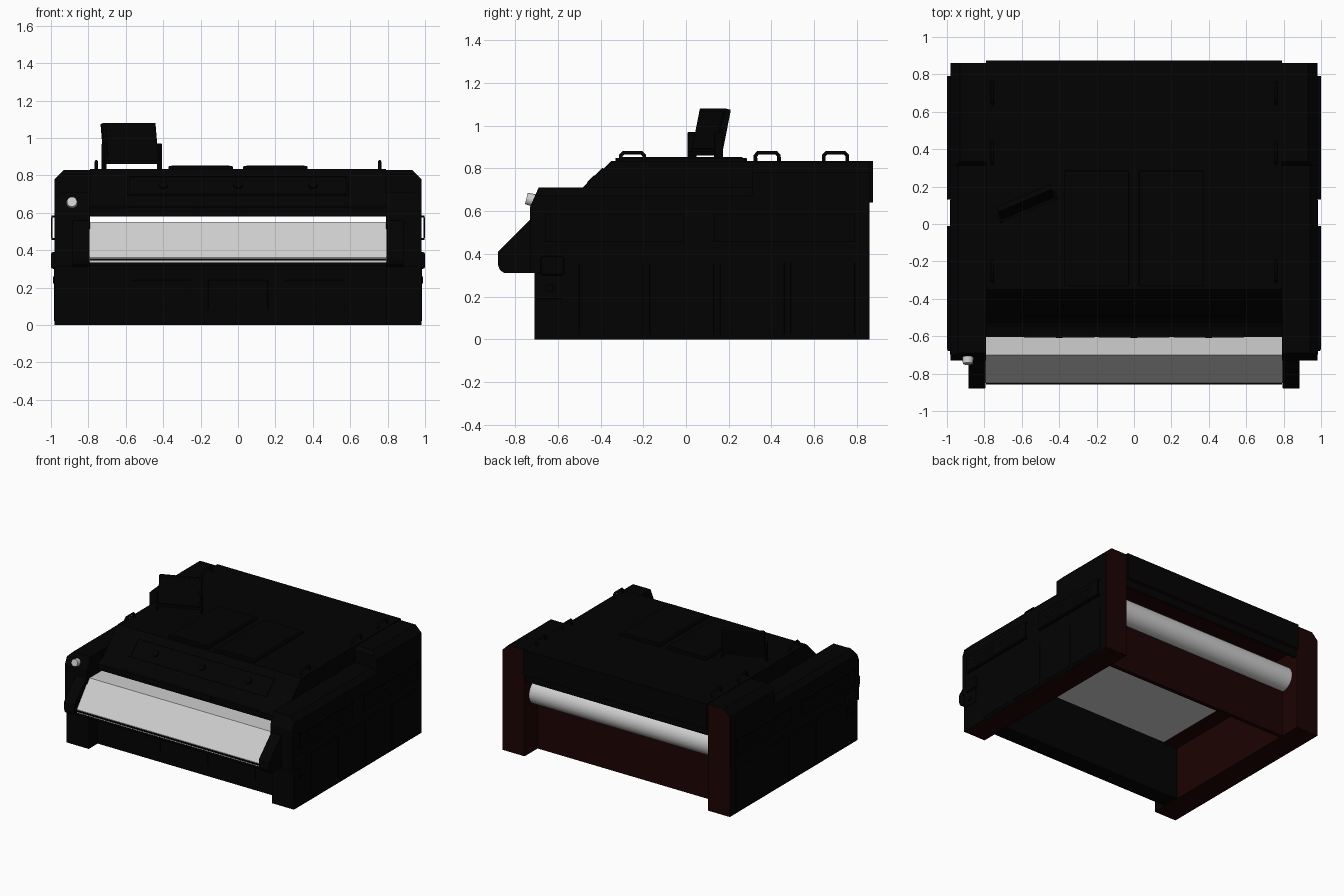
import bpy, bmesh, math
from mathutils import Vector, Matrix

if "Cube" in bpy.data.objects:
    bpy.data.objects.remove(bpy.data.objects["Cube"], do_unlink=True)


def material(name, rgb):
    m = bpy.data.materials.new(name)
    m.use_nodes = True
    m.diffuse_color = (*rgb, 1)
    m.node_tree.nodes["Principled BSDF"].inputs["Base Color"].default_value = (*rgb, 1)
    return m


BLACK = material("near black", (0.0007, 0.0007, 0.0007))
BROWN = material("dark red brown", (0.012, 0.0007, 0.0007))
WHITE = material("belt white", (0.62, 0.62, 0.62))


def finish(name, bm, mats, rule=None, mirror=False, bevel=0, smooth=False):
    """Turn a bmesh into an object, colouring faces by an optional rule."""
    bmesh.ops.recalc_face_normals(bm, faces=bm.faces)
    bm.normal_update()
    if rule:
        for f in bm.faces:
            f.material_index = int(rule(f.normal, f.calc_center_median()))
    mesh = bpy.data.meshes.new(name)
    bm.to_mesh(mesh)
    bm.free()
    for m in mats:
        mesh.materials.append(m)
    ob = bpy.data.objects.new(name, mesh)
    bpy.context.collection.objects.link(ob)
    if bevel:
        mod = ob.modifiers.new("Bevel", 'BEVEL')
        mod.width, mod.segments = bevel, 2
        mod.limit_method = 'ANGLE'
    if mirror:
        ob.modifiers.new("Mirror", 'MIRROR')
    if smooth:
        bpy.ops.object.select_all(action='DESELECT')
        ob.select_set(True)
        bpy.context.view_layer.objects.active = ob
        bpy.ops.object.shade_smooth_by_angle(angle=math.radians(30))
    return ob


def extrude(points, x0, x1):
    """Extrude a (y, z) profile from x0 to x1."""
    bm = bmesh.new()
    face = bm.faces.new([bm.verts.new((x0, y, z)) for y, z in points])
    new = bmesh.ops.extrude_face_region(bm, geom=[face])["geom"]
    bmesh.ops.translate(bm, vec=(x1 - x0, 0, 0),
                        verts=[v for v in new if isinstance(v, bmesh.types.BMVert)])
    bmesh.ops.recalc_face_normals(bm, faces=bm.faces)
    return bm


def box(name, x, y, z, mats=(BLACK,), matrix=None, **kw):
    bm = bmesh.new()
    bmesh.ops.create_cube(bm, size=1)
    bmesh.ops.scale(bm, vec=(x[1] - x[0], y[1] - y[0], z[1] - z[0]), verts=bm.verts)
    bmesh.ops.translate(bm, vec=(sum(x) / 2, sum(y) / 2, sum(z) / 2), verts=bm.verts)
    if matrix:
        bm.transform(matrix)
    return finish(name, bm, mats, **kw)


def disc(name, centre, direction, radius, depth, mat, sides=16):
    bm = bmesh.new()
    turn = Vector(direction).to_track_quat('Z', 'Y').to_matrix().to_4x4()
    bmesh.ops.create_cone(bm, cap_ends=True, segments=sides, radius1=radius,
                          radius2=radius * 0.9, depth=depth,
                          matrix=Matrix.Translation(centre) @ turn)
    return finish(name, bm, [mat], smooth=True)


def tube(name, points, radius):
    cu = bpy.data.curves.new(name, 'CURVE')
    cu.dimensions = '3D'
    cu.bevel_depth, cu.bevel_resolution = radius, 2
    sp = cu.splines.new('POLY')
    sp.points.add(len(points) - 1)
    for p, co in zip(sp.points, points):
        p.co = (*co, 1)
    cu.materials.append(BLACK)
    ob = bpy.data.objects.new(name, cu)
    bpy.context.collection.objects.link(ob)
    ob.modifiers.new("Mirror", 'MIRROR')


def cabinet(name, profile, top, chamfer):
    """Side cabinet section: chamfered outer edge, brown back, underside and inner wall."""
    bm = extrude(profile, 0.79, 0.98)
    for co, no, trim in [((0.98, 0, top - chamfer), (1, 0, 1), True),
                         ((0, -0.46, 0), (0, -1, 0), False)]:
        bmesh.ops.bisect_plane(bm, geom=bm.verts[:] + bm.edges[:] + bm.faces[:],
                               plane_co=co, plane_no=no, clear_outer=trim)
        if trim:
            bmesh.ops.holes_fill(bm, edges=[e for e in bm.edges if e.is_boundary])
    finish(name, bm, [BLACK, BROWN], mirror=True,
           rule=lambda n, c: n.y > 0.9 or (n.z < -0.9 and c.z < 0.1) or (n.x < -0.9 and c.y > -0.46))


# Side cabinets: tall rear section and lower front section
cabinet("rear_cabinet", [(0.31, 0), (0.86, 0), (0.86, 0.83), (0.335, 0.83), (0.31, 0.805)],
        0.83, 0.05)
cabinet("front_cabinet", [(-0.71, 0), (0.31, 0), (0.31, 0.71), (-0.69, 0.71), (-0.73, 0.62),
                          (-0.73, 0.31), (-0.71, 0.31)], 0.71, 0.04)

# Front cheeks beside the belt
finish("front_cheek", extrude([(-0.58, 0.31), (-0.85, 0.31), (-0.872, 0.325), (-0.88, 0.35),
                               (-0.88, 0.41), (-0.73, 0.56), (-0.58, 0.56)], 0.795, 0.885),
       [BLACK], mirror=True, bevel=0.004)

# Top cover with sloped front and flange, brown beneath
finish("top_cover", extrude([(0.875, 0.64), (0.875, 0.835), (-0.35, 0.835), (-0.53, 0.655),
                             (-0.55, 0.64), (-0.605, 0.625), (-0.605, 0.58), (-0.5, 0.58),
                             (-0.44, 0.64)], -0.791, 0.791),
       [BLACK, BROWN], rule=lambda n, c: n.z < -0.9 and c.y > -0.4)
box("rear_valance", (-0.79, 0.79), (0.83, 0.85), (0.58, 0.65), mats=(BLACK, BROWN),
    rule=lambda n, c: n.z < -0.9)

# Conveyor belt: sloped nose, flat bed and rounded rear end
rear = [(0.71 + 0.095 * math.sin(a), 0.455 + 0.095 * math.cos(a))
        for a in (math.pi * i / 14 for i in range(15))]
finish("conveyor_belt", extrude([(-0.85, 0.335), (-0.85, 0.36), (-0.70, 0.55)] + rear
                                + [(0.64, 0.38), (0.62, 0.42), (-0.60, 0.42), (-0.60, 0.335)],
                                -0.797, 0.797), [WHITE], smooth=True)
box("belt_lip", (-0.79, 0.79), (-0.857, -0.84), (0.345, 0.356))
box("belt_lower_bar", (-0.795, 0.795), (-0.85, -0.60), (0.315, 0.333))
box("belt_side_rail", (0.67, 0.8), (-0.48, 0.66), (0.412, 0.43), mats=(BROWN,), mirror=True)

# Front and rear lower panels
box("front_panel", (-0.8, 0.8), (-0.60, -0.47), (0, 0.43))
box("rear_panel", (-0.8, 0.8), (0.67, 0.70), (0, 0.39), mats=(BROWN,))
for x in (-0.41, 0, 0.41):
    box("front_panel_pad", (x - 0.16, x + 0.16), (-0.606, -0.595), (0.08, 0.24), bevel=0.004)

# Sloped face: instrument frame and bolts
slope = Matrix.Translation((0, -0.44, 0.745)) @ Matrix.Rotation(math.radians(45), 4, 'X')
for s in (-1, 1):
    box("slope_frame_rail", (-0.59, 0.59), (s * 0.07 - 0.006, s * 0.07 + 0.006), (-0.005, 0.006),
        matrix=slope)
    box("slope_frame_end", (s * 0.585 - 0.006, s * 0.585 + 0.006), (-0.07, 0.07), (-0.005, 0.006),
        matrix=slope)
for x in (-0.4, 0, 0.4):
    disc("slope_bolt", (x, -0.442, 0.747), (0, -1, 1), 0.026, 0.014, BLACK)
    disc("flange_bolt", (x, -0.603, 0.605), (0, -1, 0), 0.02, 0.012, BLACK, 8)
    box("flange_plate", (x - 0.19, x + 0.19), (-0.607, -0.55), (0.595, 0.632), bevel=0.004)

# Raised hatches on top
for x in (-0.2, 0.2):
    box("top_hatch", (x - 0.172, x + 0.172), (-0.33, 0.285), (0.83, 0.85), bevel=0.005)
    box("hatch_inner_plate", (x - 0.155, x + 0.155), (-0.31, 0.265), (0.847, 0.853))

# Lifting handles along both top edges
for y in (-0.25, 0.38, 0.70):
    tube("lifting_handle", [(0.757, y + dy, z) for dy, z in
                            [(-0.055, 0.82), (-0.055, 0.86), (-0.042, 0.874), (0.042, 0.874),
                             (0.055, 0.86), (0.055, 0.82)]], 0.009)

# Side channel covers with slats
for y0, y1 in ((-0.66, -0.01), (0.13, 0.79)):
    w = y1 - y0
    box("side_channel_sheet", (0.991, 1.0), (y0, y1), (0.465, 0.575), mirror=True)
    for z in (0.455, 0.575):
        box("side_channel_flange", (0.975, 0.997), (y0, y1), (z, z + 0.01), mirror=True)
    for z in (0.49, 0.52, 0.55):
        for k in (0.12, 0.56):
            box("side_slat", (0.995, 1.001), (y0 + k * w, y0 + (k + 0.32) * w),
                (z - 0.005, z + 0.005), mirror=True)

# Lower side panels and latch
for y in (-0.50, -0.17, 0.16, 0.49):
    box("lower_side_panel", (0.97, 0.984), (y, y + 0.30), (0.02, 0.36), bevel=0.003, mirror=True)
box("side_latch", (0.95, 1.0), (-0.68, -0.57), (0.30, 0.39), bevel=0.012, mirror=True)
box("side_latch_base", (0.95, 0.983), (-0.70, -0.58), (0.19, 0.31), bevel=0.003, mirror=True)
bolt = disc("latch_bolt", (0.984, -0.64, 0.24), (1, 0, 0), 0.02, 0.01, BLACK)
bolt.modifiers.new("Mirror", 'MIRROR')

# Start knob on the front of one cabinet
disc("start_knob", (-0.888, -0.73, 0.655), (0, -1, 0.25), 0.03, 0.036, WHITE, 20)

# Tilted display on a bracket
stand = Matrix.Translation((-0.568, 0.09, 0.83)) @ Matrix.Rotation(math.radians(23), 4, 'Z')
tilt = stand @ Matrix.Rotation(math.radians(-12), 4, 'X')
box("display_screen", (-0.155, 0.155), (-0.016, 0.014), (0.045, 0.253), matrix=tilt, bevel=0.004)
box("display_bezel", (-0.14, 0.14), (-0.02, -0.014), (0.06, 0.24), matrix=tilt)
box("display_foot", (-0.16, 0.16), (-0.022, 0.022), (0.03, 0.05), matrix=stand)
for s in (-1, 1):
    box("display_arm", (s * 0.16 - 0.007, s * 0.16 + 0.007), (-0.022, 0.022), (0, 0.14),
        matrix=stand, bevel=0.004)
